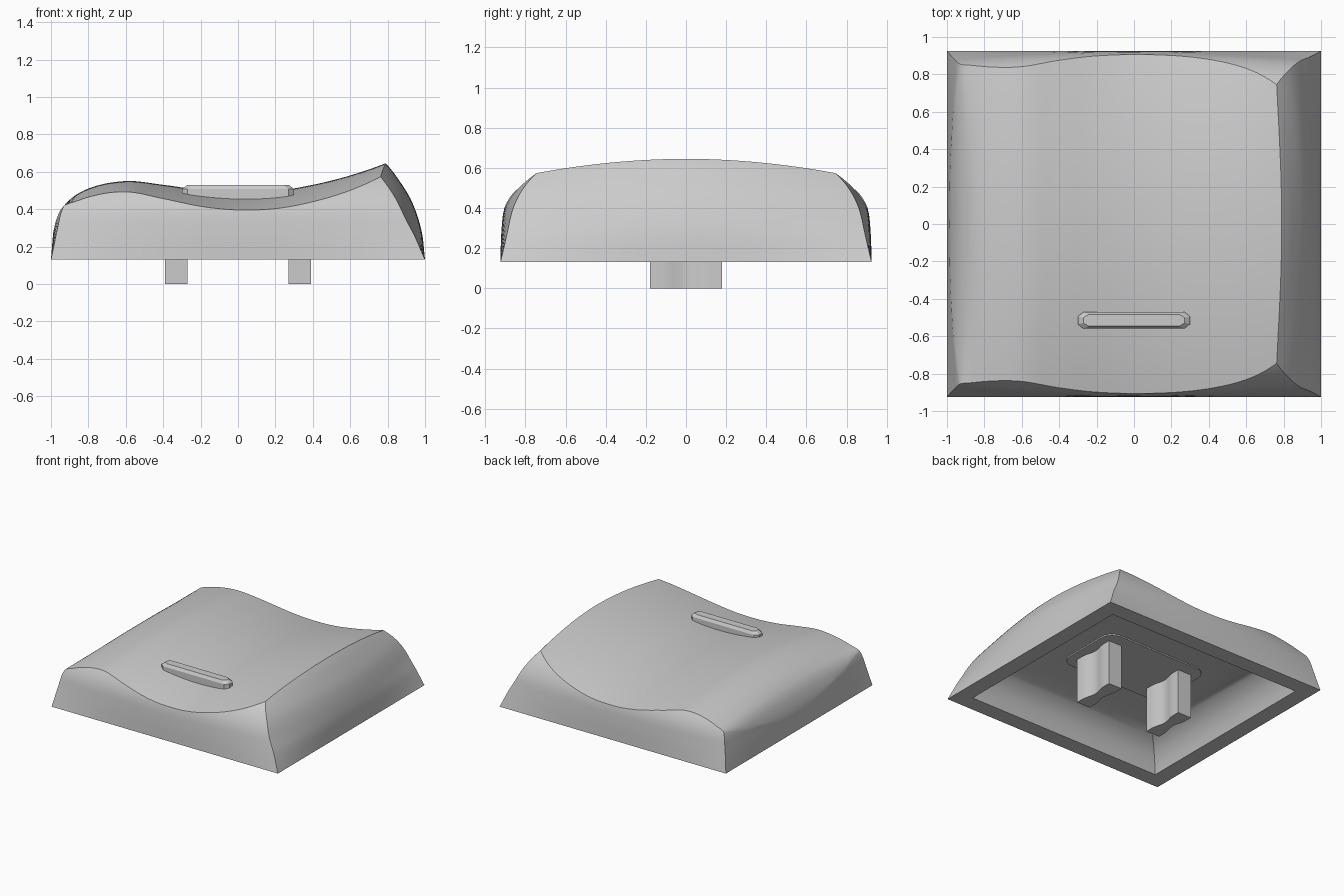
import bpy, bmesh, math

if "Cube" in bpy.data.objects:
    bpy.data.objects.remove(bpy.data.objects["Cube"])

grey = bpy.data.materials.new("light grey plastic")
grey.use_nodes = True
COLOUR = (0.6, 0.6, 0.6, 1)
grey.diffuse_color = COLOUR
grey.node_tree.nodes["Principled BSDF"].inputs["Base Color"].default_value = COLOUR


def curve(points):
    """Smooth interpolation through (position, value) pairs."""
    slopes = []
    for i in range(len(points)):
        a, b = points[max(i - 1, 0)], points[min(i + 1, len(points) - 1)]
        slopes.append((b[1] - a[1]) / (b[0] - a[0]))

    def value(p):
        p = min(max(p, points[0][0]), points[-1][0])
        i = max(k for k in range(len(points) - 1) if points[k][0] <= p)
        (x0, y0), (x1, y1) = points[i], points[i + 1]
        h = x1 - x0
        t = (p - x0) / h
        return ((1 + 2 * t) * (1 - t) ** 2 * y0 + t * (1 - t) ** 2 * h * slopes[i]
                + t * t * (3 - 2 * t) * y1 + t * t * (t - 1) * h * slopes[i + 1])
    return value


def make_object(name, bm):
    bmesh.ops.recalc_face_normals(bm, faces=bm.faces)
    mesh = bpy.data.meshes.new(name)
    bm.to_mesh(mesh)
    bm.free()
    mesh.materials.append(grey)
    obj = bpy.data.objects.new(name, mesh)
    bpy.context.collection.objects.link(obj)
    return obj


def activate(obj):
    bpy.ops.object.select_all(action='DESELECT')
    obj.select_set(True)
    bpy.context.view_layer.objects.active = obj


def smooth(obj, degrees=25):
    activate(obj)
    bpy.ops.object.shade_smooth_by_angle(angle=math.radians(degrees))


def boolean(obj, cutter, operation):
    mod = obj.modifiers.new(operation, 'BOOLEAN')
    mod.operation, mod.object, mod.solver = operation, cutter, 'EXACT'
    activate(obj)
    bpy.ops.object.modifier_apply(modifier=mod.name)
    bpy.data.objects.remove(cutter)


def loft(name, rings):
    bm = bmesh.new()
    loops = [[bm.verts.new(p) for p in ring] for ring in rings]
    n = len(loops[0])
    for low, high in zip(loops, loops[1:]):
        for i in range(n):
            j = (i + 1) % n
            bm.faces.new((low[i], low[j], high[j], high[i]))
    bm.faces.new(loops[0])
    bm.faces.new(loops[-1])
    return make_object(name, bm)


def prism(name, outline, z0, z1):
    return loft(name, [[(x, y, z) for x, y in outline] for z in (z0, z1)])


# Outer walls: four-sided rings with sides that bow out more with height
right_x = curve([(0.13, 1), (0.29, 0.98), (0.45, 0.925), (0.57, 0.85), (0.645, 0.79), (0.75, 0.68)])
left_x = curve([(0.13, 1), (0.3, 0.985), (0.41, 0.965), (0.5, 0.9), (0.6, 0.8), (0.75, 0.6)])
side_y = curve([(0.13, 0.925), (0.28, 0.92), (0.4, 0.905), (0.5, 0.86), (0.58, 0.79), (0.75, 0.6)])
right_bow = curve([(0.13, 0), (0.25, 0.04), (0.36, 0.07), (0.59, 0.085), (0.75, 0.09)])
left_bow = curve([(0.13, 0), (0.25, 0.015), (0.41, 0.03), (0.75, 0.04)])
side_bow = curve([(0.13, 0), (0.25, 0.025), (0.36, 0.04), (0.5, 0.05), (0.75, 0.05)])
STEPS = 24


def wall_ring(z):
    r, l, s = right_x(z), left_x(z), side_y(z)
    rb, lb, sb = right_bow(z), left_bow(z), side_bow(z)
    ts = [-1 + 2 * i / STEPS for i in range(STEPS)]
    half, mid = (r - rb + l - lb) / 2, (r - rb - l + lb) / 2
    ring = [(r - rb * t * t, t * (s - sb), z) for t in ts]
    ring += [(mid - t * half, s - sb * t * t, z) for t in ts]
    ring += [(lb * t * t - l, -t * (s - sb), z) for t in ts]
    ring += [(mid + t * half, sb * t * t - s, z) for t in ts]
    return ring


body = loft("cap_body", [wall_ring(0.13 + 0.62 * i / 30) for i in range(31)])

# Scooped top surface, used to trim the walls
crown = curve([(-1.05, 0.2), (-1, 0.23), (-0.98, 0.31), (-0.925, 0.425), (-0.8, 0.51), (-0.6, 0.55),
               (-0.4, 0.53), (-0.2, 0.503), (0, 0.49), (0.2, 0.497), (0.4, 0.53), (0.6, 0.58),
               (0.79, 0.645), (1.05, 0.75)])
drop = curve([(-1.05, -0.05), (-0.98, -0.04), (-0.93, 0), (-0.85, 0.045), (-0.6, 0.067),
              (-0.2, 0.09), (0, 0.095), (0.6, 0.095), (1.05, 0.08)])
NX, NY = 84, 40
bm = bmesh.new()
bmesh.ops.create_grid(bm, x_segments=NX, y_segments=NY, size=1)
for v in bm.verts:
    x, y = v.co.x * 1.05, v.co.y
    v.co = (x, y, crown(x) - drop(x) * (y / 0.91) ** 2)
top_verts = list(bm.verts)
extruded = bmesh.ops.extrude_face_region(bm, geom=bm.faces[:] + bm.edges[:] + top_verts,
                                         use_keep_orig=True)
for v in extruded["geom"]:
    if isinstance(v, bmesh.types.BMVert):
        v.co.z = -0.3
boolean(body, make_object("top_trim", bm), 'INTERSECT')

# Hollow underside with rounded ceiling
inset = curve([(0.08, 0.13), (0.13, 0.13), (0.25, 0.19), (0.32, 0.27), (0.355, 0.36), (0.37, 0.48)])
levels = [0.08, 0.13, 0.17, 0.21, 0.25, 0.28, 0.31, 0.33, 0.345, 0.358, 0.366, 0.37]
cavity = []
for z in levels:
    a, b = 1 - inset(z), 0.925 - inset(z)
    cavity.append([(a, b, z), (-a, b, z), (-a, -b, z), (a, -b, z)])
boolean(body, loft("cavity", cavity), 'DIFFERENCE')
smooth(body)

# Raised finger bar with chamfered rim
outline = [(0.3, 0.02), (0.27, 0.045), (-0.27, 0.045), (-0.3, 0.02)]
outline += [(-x, -y) for x, y in outline]
bar = loft("finger_bar", [[(x * k, y * m - 0.515, z) for x, y in outline]
                          for k, m, z in ((1, 1, 0.42), (1, 1, 0.508), (0.9, 0.7, 0.53))])

# Rounded mounting plate below the ceiling
plate_outline = []
for cx, cy, start in ((1, 1, 0), (-1, 1, 1), (-1, -1, 2), (1, -1, 3)):
    for i in range(7):
        a = (start + i / 6) * math.pi / 2
        plate_outline.append((cx * 0.36 + 0.1 * math.cos(a), cy * 0.18 + 0.1 * math.sin(a)))
smooth(prism("mounting_plate", plate_outline, 0.36, 0.39))

# Two waisted mounting prongs
half_prong = [(0.06 - 0.022 * max(0, math.cos(y * 13)) ** 2 * (abs(y) < 0.12), y)
              for y in (-0.18, -0.12, -0.09, -0.06, -0.03, 0, 0.03, 0.06, 0.09, 0.12, 0.18)]
prong_outline = half_prong + [(-x, -y) for x, y in half_prong]
for name, side in (("left_prong", 1), ("right_prong", -1)):
    smooth(prism(name, [(x + side * 0.33, y) for x, y in prong_outline], 0, 0.38))
